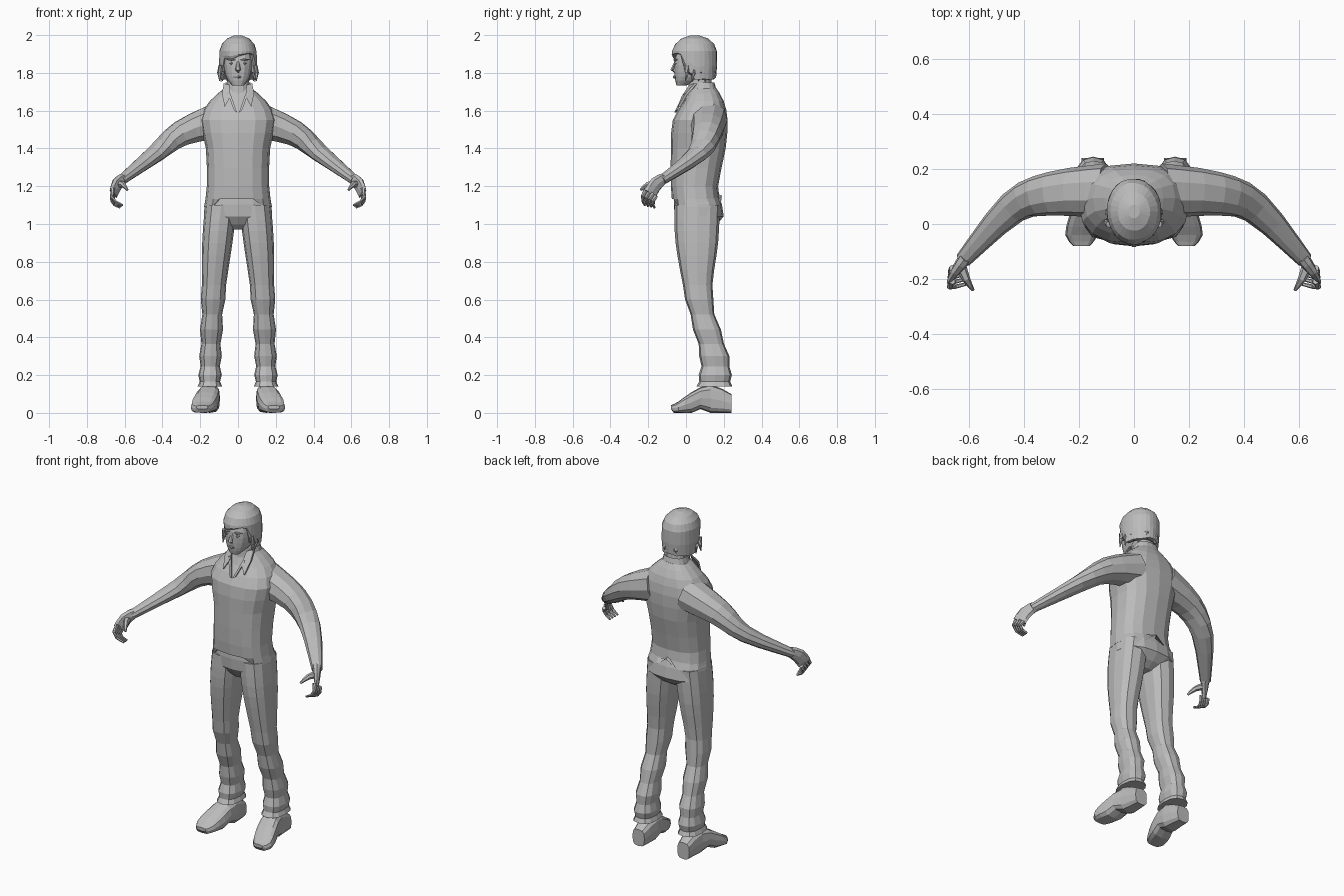
import bpy, bmesh, math, random
from mathutils import Vector

random.seed(4)
if "Cube" in bpy.data.objects:
    bpy.data.objects.remove(bpy.data.objects["Cube"], do_unlink=True)

shade = (0.5, 0.5, 0.5, 1)
grey = bpy.data.materials.new("plain grey")
grey.use_nodes = True
grey.diffuse_color = shade
grey.node_tree.nodes["Principled BSDF"].inputs["Base Color"].default_value = shade


def loft(name, rings, mirror=False):
    """Skin a list of point rings and cap both ends."""
    bm = bmesh.new()
    rows = [[bm.verts.new(point) for point in ring] for ring in rings]
    for lower, upper in zip(rows, rows[1:]):
        for i in range(len(lower)):
            bm.faces.new((lower[i - 1], lower[i], upper[i], upper[i - 1]))
    bm.faces.new(rows[0])
    bm.faces.new(rows[-1])
    bmesh.ops.recalc_face_normals(bm, faces=bm.faces)
    mesh = bpy.data.meshes.new(name)
    bm.to_mesh(mesh)
    bm.free()
    mesh.materials.append(grey)
    part = bpy.data.objects.new(name, mesh)
    bpy.context.collection.objects.link(part)
    if mirror:
        part.modifiers.new("Mirror", 'MIRROR')


def smooth(keys, steps):
    """Add in-between sections along a curve through the key sections."""
    keys = [Vector(key) for key in keys]
    padded = [keys[0]] + keys + [keys[-1]]
    result = []
    for before, start, end, after in zip(padded, padded[1:], padded[2:], padded[3:]):
        for step in range(steps):
            t = step / steps
            bend = 2 * before - 5 * start + 4 * end - after
            twist = 3 * (start - end) + after - before
            result.append(start + ((end - before) * t + bend * t * t + twist * t ** 3) / 2)
    return result + [keys[-1]]


def oval(center, u, v, sides, power=0.8):
    """Rounded-box ring spanned by the half axes u and v."""
    def soften(value):
        return math.copysign(abs(value) ** power, value)

    angles = [math.tau * i / sides for i in range(sides)]
    return [center + u * soften(math.cos(a)) + v * soften(math.sin(a)) for a in angles]


def slab(z, width, front, back, x=0, sides=16):
    """Level ring between a front and a back position."""
    middle = Vector((x, (front + back) / 2, z))
    return oval(middle, Vector((width, 0, 0)), Vector((0, (back - front) / 2, 0)), sides)


def column(name, keys, steps):
    loft(name, [slab(*key) for key in smooth(keys, steps)])


def tube(name, keys, steps=1, sides=6, mirror=True):
    """Limb through keys of x, y, z, sideways radius, upright radius."""
    keys = smooth(keys, steps)
    path = [key.to_3d() for key in keys]
    rings = []
    for i, point in enumerate(path):
        along = path[min(i + 1, len(path) - 1)] - path[max(i - 1, 0)]
        side = along.cross(Vector((0, 0, 1))).normalized()
        up = side.cross(along).normalized()
        rings.append(oval(point, side * keys[i][3], up * keys[i][4], sides, 0.9))
    loft(name, rings, mirror)


# Shirt with a hem notched at front and back: height, half width, front, back
shirt = [(1.09, .18, -.07, .19), (1.2, .165, -.08, .17), (1.4, .17, -.08, .21),
         (1.55, .2, -.07, .22), (1.65, .15, -.01, .2), (1.72, .07, .02, .16)]
shirt_rings = [slab(*key) for key in smooth(shirt, 2)]
hem = shirt_rings[0]
for point in hem:
    notch = .1 if point.y < 0 else .03
    if abs(point.x) < notch:
        point.z += .06
lining = [point * .9 + Vector((0, 0, point.z * .1 + .01)) for point in hem]
loft("shirt", [lining] + shirt_rings)

# Arms
tube("arm", [(.1, .12, 1.55, .1, .1), (.3, .11, 1.48, .08, .07),
             (.44, .06, 1.37, .06, .045), (.62, -.13, 1.23, .03, .025)], 3, 10)

# Hands: palm, four curled fingers and a thumb
tube("palm", [(.61, -.12, 1.24, .025, .03), (.64, -.16, 1.21, .02, .04),
              (.66, -.19, 1.16, .01, .04)], 2, 8)
curl = [Vector(step) for step in ((0, 0, 0), (.01, -.02, -.04), (-.01, -.02, -.07), (-.05, -.01, -.09))]
for k, label in enumerate(("little", "ring", "middle", "index")):
    knuckle = Vector((.66, -.16 - .016 * k, 1.15 + .013 * k))
    joints = [knuckle + bend * (.7 + .1 * k) for bend in curl]
    radii = [.012 - .002 * j for j in range(len(joints))]
    tube(label + "_finger", [(*joint, r, r) for joint, r in zip(joints, radii)])
tube("thumb", [(.63, -.15, 1.21, .02, .02), (.61, -.2, 1.21, .015, .015),
               (.585, -.24, 1.18, .006, .006)], 2)

# Trousers: seat, then legs that spread outwards and crumple below the knee
column("trouser_seat", [(1.16, .16, -.06, .17), (1.04, .18, -.06, .2), (.97, .06, 0, .12)], 2)
leg = [(1.1, .085, -.06, .18), (.9, .08, -.055, .17), (.6, .06, 0, .14),
       (.3, .055, .075, .225), (.14, .06, .06, .24)]
leg_rings = []
for i, (z, width, front, back) in enumerate(smooth(leg, 4)):
    crease = .005 * (-1) ** i if z < .65 else 0
    leg_rings.append(slab(z, width + crease, front - crease, back + crease, .15 - .05 * z * z, 12))
loft("trouser_leg", leg_rings, True)

# Shoes, heel to toe: position, middle, half width, height
shoe_rings = []
for y, x, width, top in smooth([(.24, .15, .04, .1), (.13, .15, .055, .15), (.03, .17, .065, .11),
                                (-.04, .19, .06, .06), (-.08, .19, .03, .04)], 2):
    sole = .02 if .05 < y < .12 or y < -.07 else 0
    half = (top - sole) / 2
    shoe_rings.append(oval(Vector((x, y, sole + half)), Vector((width, 0, 0)),
                           Vector((0, 0, half)), 12, .65))
loft("shoe", shoe_rings, True)

# Neck and head
column("neck", [(1.64, .07, 0, .15), (1.7, .06, .01, .14), (1.8, .055, .02, .13)], 1)
column("head", [(1.733, .03, -.05, 0), (1.78, .065, -.06, .1), (1.87, .08, -.06, .15),
                (1.96, .06, -.03, .12)], 3)


# Face details
def bar(name, start, end, y, z, thick, mirror=True):
    """Spindle across the face, bowed forward in the middle."""
    thin = thick / 4
    tube(name, [(start, y, z, thin, thin), ((start + end) / 2, y - .005, z, thick, thick),
                (end, y + .01, z, thin, thin)], mirror=mirror)


bar("eye", .02, .05, -.05, 1.85, .008)
bar("brow", .01, .06, -.055, 1.87, .007)
bar("lips", -.025, .025, -.057, 1.778, .008, False)
tube("nose", [(0, -.056, 1.86, .006, .006), (0, -.074, 1.815, .015, .01),
              (0, -.058, 1.8, .01, .004)], mirror=False)

# Hair cap: dome, then a skirt with a swept fringe and ragged ends
columns = 28
ragged = [random.uniform(-1, 1) for _ in range(columns)]
brim = 1.905


def hair_ring(row):
    ring = []
    for i, rough in enumerate(ragged):
        c, s = math.cos(math.tau * i / columns), math.sin(math.tau * i / columns)
        fringe = s < -.55
        end = (brim - .02 + .02 * c if fringe else 1.8 if s < -.1 else 1.77) + .008 * rough
        if row < 4:
            lift = math.radians(12 + 24 * row)
            spread, z = math.sin(lift), brim + .095 * math.cos(lift)
        else:
            drop = row - 4
            spread, z = 1 - .05 * drop * drop, brim + (end - brim) * min(1, .5 + drop / 2)
        spread *= 1 + .02 * ragged[i - row]
        ring.append(Vector((.1 * spread * c, .046 + .12 * spread * s, z)))
    return ring


loft("hair", [hair_ring(row) for row in range(7)])

# Loose locks from the temples to the nape
for k in range(5):
    x, y = .09 - .004 * k * k, .035 * k
    flick = random.uniform(0, .015)
    tube("hair_lock", [(x, y, 1.84, .014, .012), (x + .008, y + .006, 1.8, .013, .012),
                       (x + flick, y - .004, 1.75 + flick, .002, .002)])

# Standing collar band, folded flaps and the open neckline
column("collar_band", [(1.68, .085, .01, .17), (1.75, .065, .045, .15), (1.74, .055, .05, .14)], 1)


def flap(name, corners, depth):
    """Thin plate pulled forward from its corners."""
    inner = [Vector(corner) for corner in corners]
    loft(name, [inner, [corner - Vector((0, depth, 0)) for corner in inner]], True)


flap("collar_flap", [(.045, .03, 1.735), (.075, .06, 1.745), (.085, .01, 1.69),
                     (.07, -.03, 1.62), (.04, -.01, 1.675)], .014)
flap("neckline_edge", [(.04, 0, 1.69), (.055, 0, 1.69), (.02, -.045, 1.6), (.005, -.05, 1.59)], .012)
